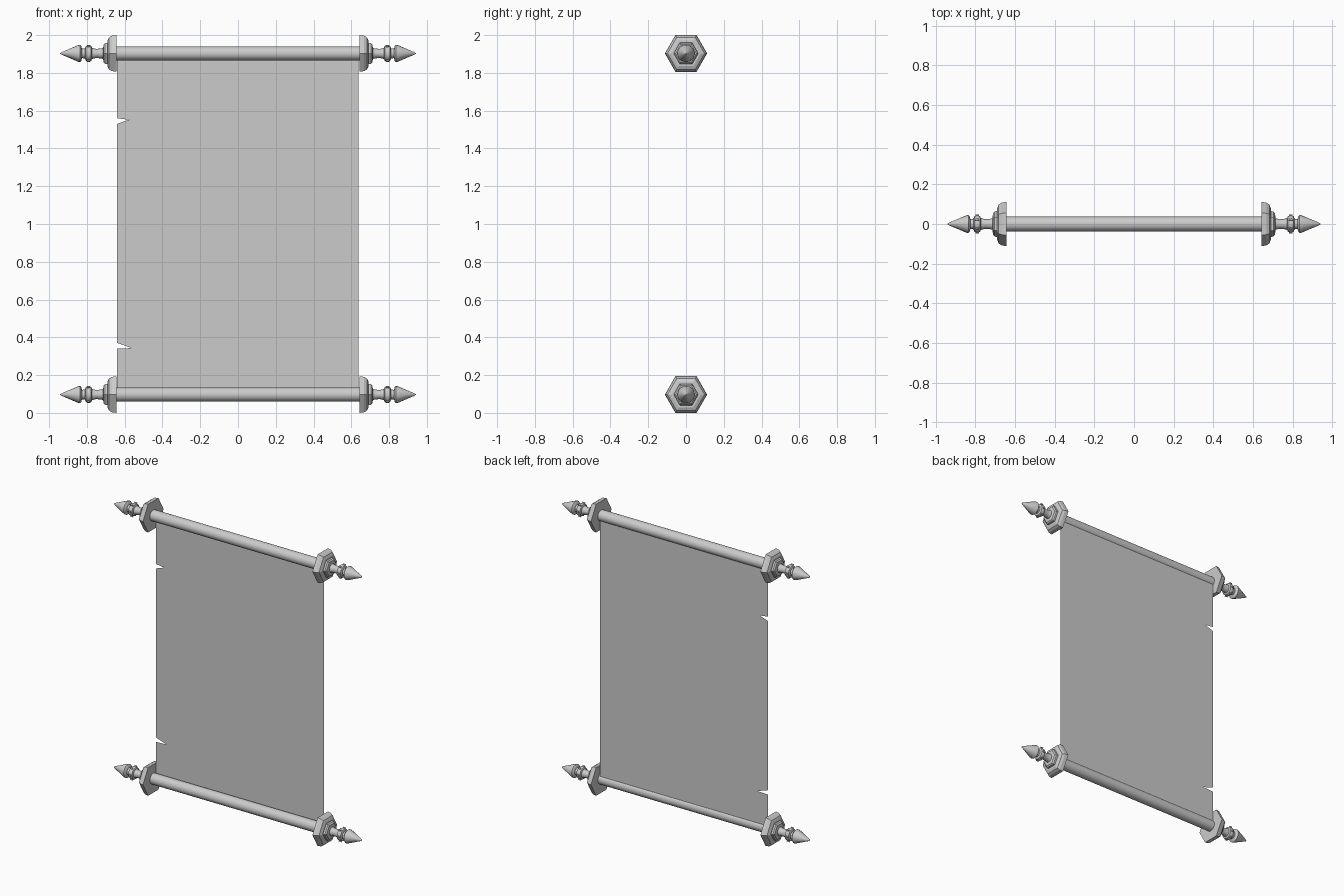
import bpy, bmesh, math
from mathutils import Matrix, Vector

if "Cube" in bpy.data.objects:
    bpy.data.objects.remove(bpy.data.objects["Cube"])

grey = bpy.data.materials.new("plain grey")
grey.diffuse_color = (0.6, 0.6, 0.6, 1)
grey.use_nodes = True
grey.node_tree.nodes["Principled BSDF"].inputs["Base Color"].default_value = grey.diffuse_color


def finish(bm, name, smooth=True):
    bmesh.ops.recalc_face_normals(bm, faces=bm.faces)
    me = bpy.data.meshes.new(name)
    bm.to_mesh(me)
    bm.free()
    me.materials.append(grey)
    ob = bpy.data.objects.new(name, me)
    bpy.context.collection.objects.link(ob)
    if smooth:
        bpy.ops.object.select_all(action='DESELECT')
        ob.select_set(True)
        bpy.context.view_layer.objects.active = ob
        bpy.ops.object.shade_smooth_by_angle(angle=math.radians(35))
    return ob


def turned(name, profile, sides, z, side=1, smooth=True):
    """Closed solid turned round the x axis from (x, radius) points."""
    bm = bmesh.new()
    rings = []
    for x, r in profile:
        rings.append([bm.verts.new((side * x,
                                    r * math.cos(2 * math.pi * i / sides),
                                    z + r * math.sin(2 * math.pi * i / sides)))
                      for i in range(sides)])
    for a, b in zip(rings, rings[1:]):
        for i in range(sides):
            j = (i + 1) % sides
            bm.faces.new((a[i], a[j], b[j], b[i]))
    bm.faces.new(rings[0])
    bm.faces.new(rings[-1])
    return finish(bm, name, smooth)


def studs(name, x, radius, size, z, side):
    """Small blocks set round a ring."""
    bm = bmesh.new()
    for i in range(6):
        m = (Matrix.Translation((side * x, 0, z))
             @ Matrix.Rotation(math.radians(60 * i), 4, 'X')
             @ Matrix.Translation((0, radius, 0))
             @ Matrix.Diagonal((size * 1.6, size, size, 1)))
        bmesh.ops.create_cube(bm, size=1, matrix=m)
    return finish(bm, name, False)


for label, z in (("lower", 0.097), ("upper", 1.903)):
    # long roller
    turned(label + "_roller", [(-0.65, 0.037), (0.65, 0.037)], 24, z)
    for end, s in (("left", -1), ("right", 1)):
        tag = f"{label}_{end}_"
        # six-sided end plate and collar
        turned(tag + "end_plate", [(0.643, 0.112), (0.668, 0.108), (0.683, 0.098),
                                   (0.691, 0.078)], 6, z, s, False)
        turned(tag + "collar", [(0.685, 0.066), (0.703, 0.064), (0.711, 0.055),
                                (0.714, 0.035)], 6, z, s, False)
        # handle: neck, beaded ring and spear tip
        turned(tag + "neck", [(0.70, 0.035), (0.72, 0.027), (0.75, 0.024),
                              (0.775, 0.03), (0.79, 0.03), (0.815, 0.026),
                              (0.84, 0.024)], 16, z, s)
        turned(tag + "ring", [(0.772, 0.028), (0.777, 0.04), (0.785, 0.043),
                              (0.797, 0.043), (0.805, 0.04), (0.81, 0.028)], 12, z, s)
        studs(tag + "studs", 0.791, 0.043, 0.010, z, s)
        turned(tag + "spear_tip", [(0.825, 0.02), (0.829, 0.038), (0.836, 0.046),
                                   (0.846, 0.044), (0.935, 0.006), (0.942, 0.001)],
               16, z, s)

# thin hanging sheet with torn nicks in both side edges
outline = [(-0.64, 0.1), (0.637, 0.1),
           (0.637, 0.43), (0.575, 0.453), (0.637, 0.485),
           (0.637, 1.67), (0.603, 1.677), (0.637, 1.695),
           (0.637, 1.9), (-0.64, 1.9),
           (-0.64, 1.56), (-0.578, 1.552), (-0.64, 1.53),
           (-0.64, 0.37), (-0.56, 0.343), (-0.64, 0.34)]
bm = bmesh.new()
face = bm.faces.new([bm.verts.new((x, 0.025, z)) for x, z in outline])
bmesh.ops.triangulate(bm, faces=[face])
finish(bm, "sheet", False)
